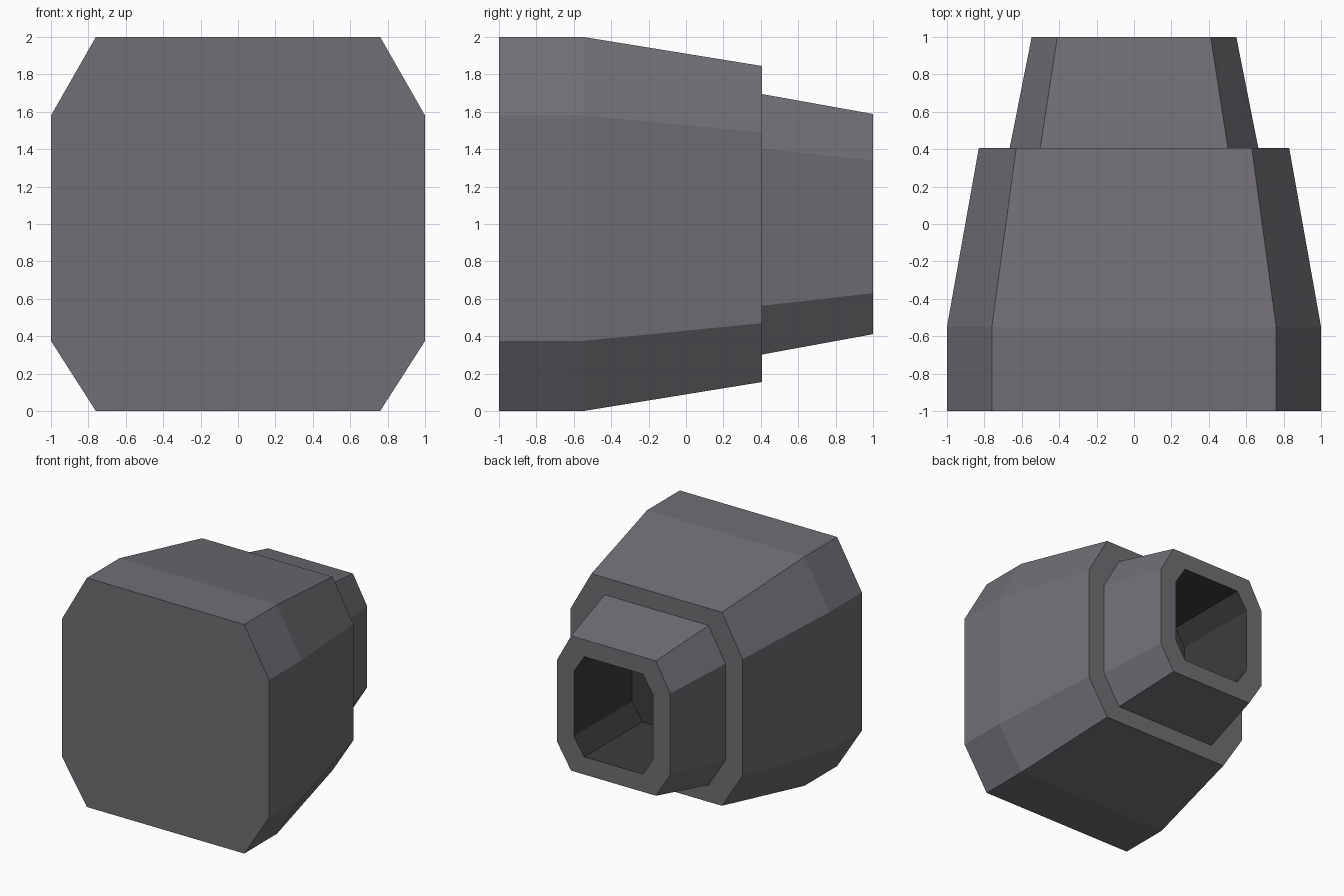
import bpy, bmesh

if "Cube" in bpy.data.objects:
    bpy.data.objects.remove(bpy.data.objects["Cube"])


def material(name, rgb):
    mat = bpy.data.materials.new(name)
    mat.diffuse_color = (*rgb, 1)
    mat.use_nodes = True
    mat.node_tree.nodes["Principled BSDF"].inputs["Base Color"].default_value = mat.diffuse_color
    return mat


grey = material("mid_grey", (0.163, 0.159, 0.177))
black = material("bore_black", (0.046, 0.046, 0.046))


def octagon(y, side, corner, bottom, low, high, top):
    """Chamfered rectangle in the plane y: half widths, then z levels."""
    half = [(corner, bottom), (side, low), (side, high), (corner, top)]
    outline = half + [(-x, z) for x, z in reversed(half)]
    return [(x, y, z) for x, z in outline]


def loft(name, rings, dark_from):
    """Skin a row of octagons and cap both ends; later spans are dark."""
    bm = bmesh.new()
    loops = [[bm.verts.new(p) for p in ring] for ring in rings]
    for k, (a, b) in enumerate(zip(loops, loops[1:])):
        for i in range(8):
            j = (i + 1) % 8
            face = bm.faces.new((a[i], a[j], b[j], b[i]))
            face.material_index = int(k >= dark_from)
    bm.faces.new(loops[0])
    bm.faces.new(loops[-1]).material_index = 1
    bmesh.ops.recalc_face_normals(bm, faces=bm.faces)
    mesh = bpy.data.meshes.new(name)
    bm.to_mesh(mesh)
    bm.free()
    mesh.materials.append(grey)
    mesh.materials.append(black)
    obj = bpy.data.objects.new(name, mesh)
    bpy.context.collection.objects.link(obj)
    return obj


STEP = 0.405   # y of the shoulder between body and nozzle
BORE = (0.382, 0.283, 0.565, 0.718, 1.285, 1.44)

# Body, tapering nozzle and dark blind straight bore in one closed skin
loft("stepped_nozzle_body", [
    octagon(-1.0, 1.0, 0.76, 0.0, 0.375, 1.58, 2.0),
    octagon(-0.55, 1.0, 0.76, 0.0, 0.375, 1.58, 2.0),
    octagon(STEP, 0.83, 0.63, 0.155, 0.47, 1.49, 1.845),
    octagon(STEP, 0.665, 0.502, 0.302, 0.563, 1.405, 1.695),
    octagon(1.0, 0.547, 0.41, 0.411, 0.63, 1.34, 1.588),
    octagon(1.0, *BORE),
    octagon(0.2, *BORE),
], dark_from=5)
